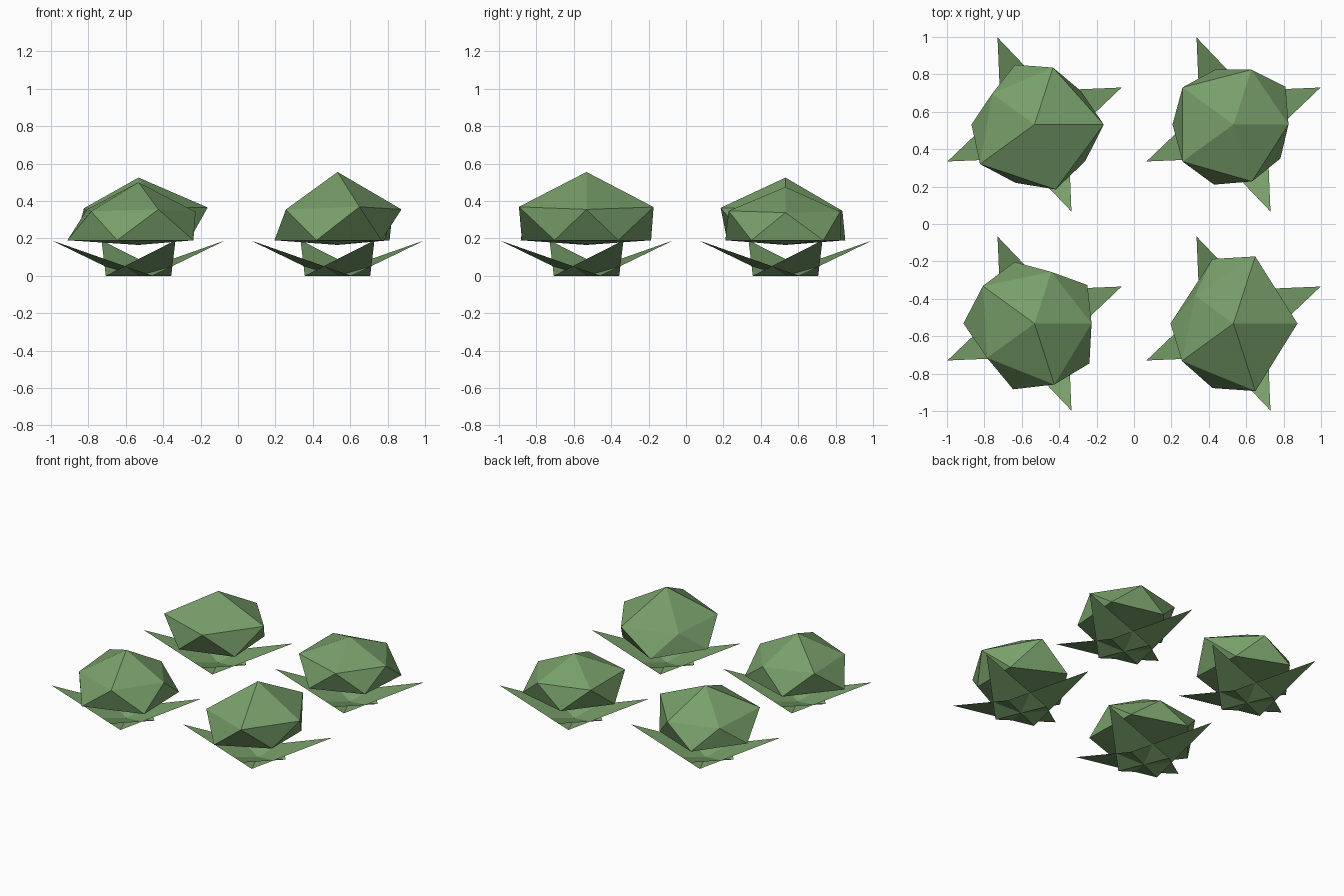
import bpy
import math

if "Cube" in bpy.data.objects:
    bpy.data.objects.remove(bpy.data.objects["Cube"])

# one flat leaf green
green = bpy.data.materials.new("leaf_green")
green.diffuse_color = (0.19, 0.35, 0.145, 1)
green.use_nodes = True
green.node_tree.nodes["Principled BSDF"].inputs["Base Color"].default_value = green.diffuse_color


def make(name, verts, faces, loc):
    mesh = bpy.data.meshes.new(name)
    mesh.from_pydata(verts, [], faces)
    mesh.materials.append(green)
    obj = bpy.data.objects.new(name, mesh)
    obj.location = loc
    bpy.context.collection.objects.link(obj)


def polar(r, degrees, z):
    a = math.radians(degrees)
    return (r * math.cos(a), r * math.sin(a), z)


# head: uneven icosahedron with a flattened underside
def head(name, loc, top, upper, lower):
    verts = [(0, 0, top)]
    verts += [polar(r, 72 * i, 0.232 + 0.36 * r) for i, r in enumerate(upper)]
    verts += [polar(r, 72 * i + 36, 0.19) for i, r in enumerate(lower)]
    verts.append((0, 0, 0.165))
    faces = []
    for i in range(5):
        j = (i + 1) % 5
        u, un, l, ln = 1 + i, 1 + j, 6 + i, 6 + j
        faces += [(0, u, un), (u, l, un), (un, l, ln), (11, ln, l)]
    make(name, verts, faces, loc)


# outer leaves: four flat triangles rising from crossed base lines
def leaves(name, loc):
    verts, faces = [], []
    for i in range(4):
        a = 23 + 90 * i
        verts += [polar(0.19, a + 180, 0), polar(0.19, a, 0), polar(0.506, a - 90, 0.19)]
        n = 3 * i
        faces.append((n, n + 2, n + 1))
    make(name, verts, faces, loc)


# place, apex height, radii of upper ring, radii of lower ring
plants = [
    ("back_left", -1, 1, 0.525, (.37, .32, .28, .36, .365), (.306, .336, .337, .328, .335)),
    ("back_right", 1, 1, 0.475, (.294, .308, .337, .337, .32), (.344, .31, .326, .338, .31)),
    ("front_left", -1, -1, 0.50, (.305, .29, .341, .313, .343), (.35, .346, .38, .37, .363)),
    ("front_right", 1, -1, 0.555, (.342, .377, .255, .341, .38), (.29, .363, .337, .363, .29)),
]
for place, sx, sy, top, upper, lower in plants:
    loc = (0.532 * sx, 0.532 * sy, 0)
    head("head_" + place, loc, top, upper, lower)
    leaves("leaves_" + place, loc)
